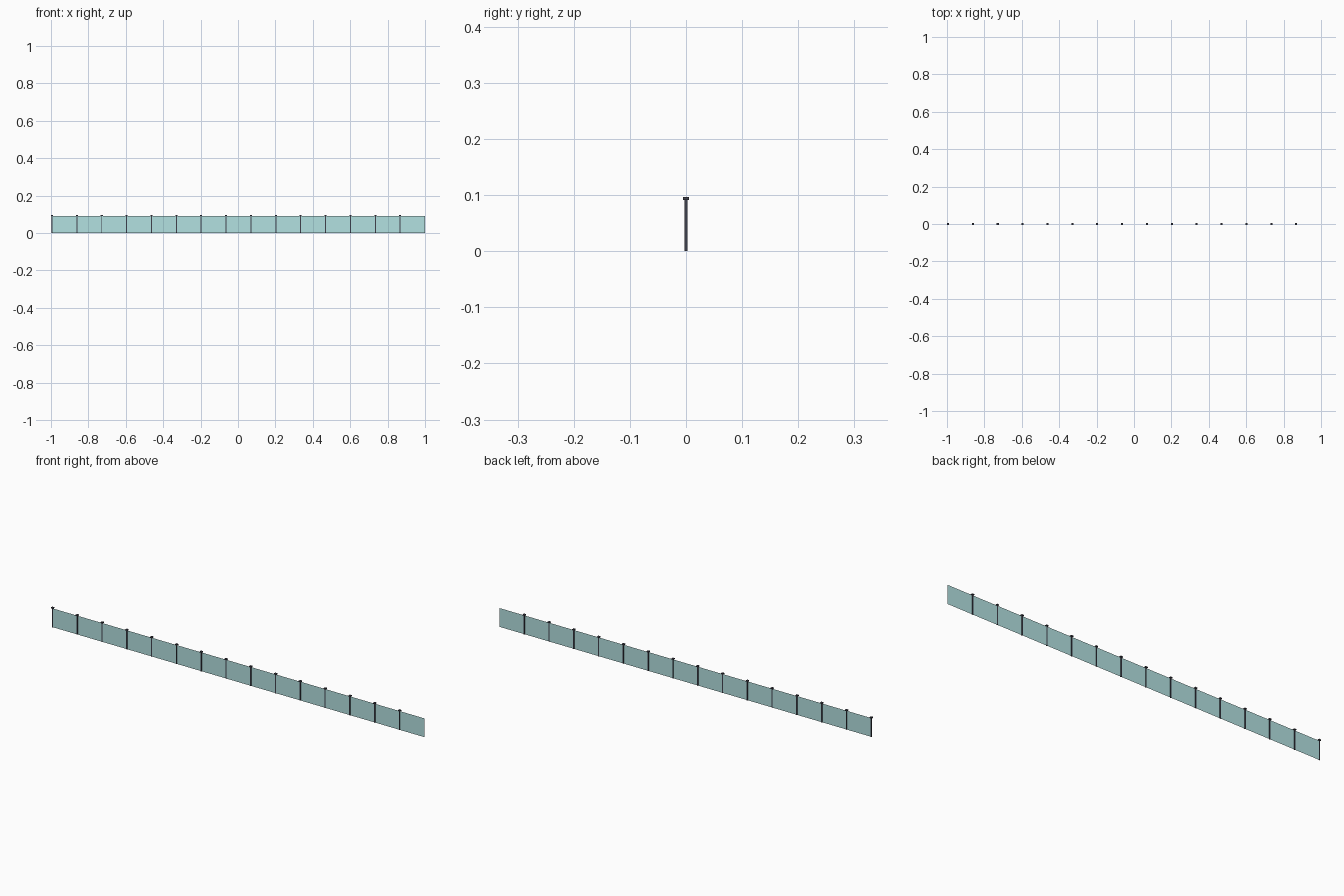
import bpy, bmesh
from mathutils import Matrix

if "Cube" in bpy.data.objects:
    bpy.data.objects.remove(bpy.data.objects["Cube"])

START, END, BAYS = -0.9945, 1.0, 15
STEP = (END - START) / BAYS
POST_W, CAP_W = 0.005, 0.011
GLASS_TOP, CAP_BOTTOM, TOP = 0.091, 0.0915, 0.0965


def material(name, color):
    mat = bpy.data.materials.new(name)
    mat.diffuse_color = color
    mat.use_nodes = True
    mat.node_tree.nodes["Principled BSDF"].inputs["Base Color"].default_value = mat.diffuse_color
    return mat


def make_object(name, bm, mat):
    mesh = bpy.data.meshes.new(name)
    bm.to_mesh(mesh)
    bm.free()
    mesh.materials.append(mat)
    obj = bpy.data.objects.new(name, mesh)
    bpy.context.collection.objects.link(obj)
    return obj


def box(bm, x, width, z0, z1):
    m = Matrix.Translation((x, 0, (z0 + z1) / 2)) @ Matrix.Diagonal((width, width, z1 - z0, 1))
    bmesh.ops.create_cube(bm, size=1, matrix=m)


metal = material("dark_metal", (0.05, 0.05, 0.07, 1))
glass = material("tinted_glass", (0.45, 0.75, 0.75, 0.5))

# Posts with wider caps, one at the start of each bay
for i in range(BAYS):
    x = START + i * STEP
    bm = bmesh.new()
    box(bm, x, POST_W, 0, CAP_BOTTOM)
    make_object(f"post_{i + 1}", bm, metal)
    bm = bmesh.new()
    box(bm, x, CAP_W, CAP_BOTTOM, TOP)
    make_object(f"post_cap_{i + 1}", bm, metal)

# Thin glass sheet in each bay
for i in range(BAYS):
    x0, x1 = START + i * STEP, START + (i + 1) * STEP
    bm = bmesh.new()
    bm.faces.new([bm.verts.new(p) for p in (
        (x0, 0, 0), (x1, 0, 0), (x1, 0, GLASS_TOP), (x0, 0, GLASS_TOP))])
    make_object(f"glass_panel_{i + 1}", bm, glass)
